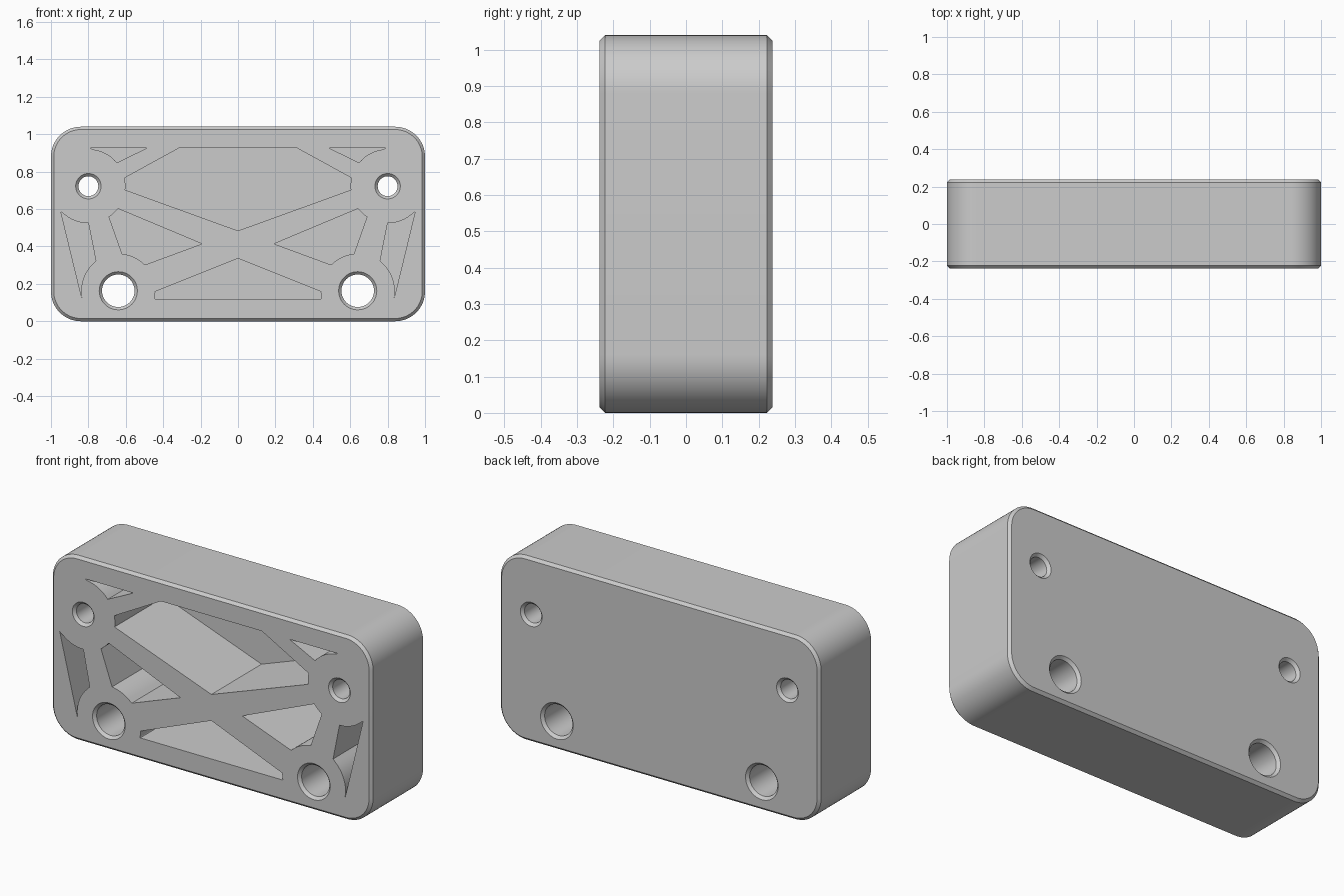
import bpy, bmesh
from math import cos, sin, pi, atan2, hypot

cube = bpy.data.objects.get("Cube")
if cube:
    bpy.data.objects.remove(cube, do_unlink=True)

HEIGHT, HALF_DEPTH, CHAMFER = 1.04, 0.2375, 0.015
CORNER, BOSS, FLOOR = 0.16, 0.198, 0.21
HOLES = [(-0.8, 0.722, 0.053), (-0.64, 0.163, 0.087)]  # x, z, radius


def circle(cx, cz, r, start=0.0, sweep=2 * pi, n=48, closed=True):
    steps = n if closed else n + 1
    return [(cx + r * cos(start + sweep * i / n), cz + r * sin(start + sweep * i / n))
            for i in range(steps)]


def rounded_outline(inset):
    """Rounded rectangle in x and z, moved inwards by inset."""
    x, z0, z1 = 1 - CORNER, CORNER, HEIGHT - CORNER
    corners = [(x, z1), (-x, z1), (-x, z0), (x, z0)]
    return [p for k, (cx, cz) in enumerate(corners)
            for p in circle(cx, cz, CORNER - inset, k * pi / 2, pi / 2, 16, False)]


def loft(bm, sections):
    """Closed solid through (y, outline) sections."""
    rings = [[bm.verts.new((x, y, z)) for x, z in outline] for y, outline in sections]
    n = len(rings[0])
    faces = [bm.faces.new(rings[0]), bm.faces.new(rings[-1])]
    for a, b in zip(rings, rings[1:]):
        faces += [bm.faces.new((a[i], a[(i + 1) % n], b[(i + 1) % n], b[i])) for i in range(n)]
    bmesh.ops.recalc_face_normals(bm, faces=faces)


def make_object(name, bm):
    mesh = bpy.data.meshes.new(name)
    bm.to_mesh(mesh)
    bm.free()
    obj = bpy.data.objects.new(name, mesh)
    bpy.context.collection.objects.link(obj)
    return obj


def mirrored(points):
    return [(-x, z) for x, z in points]


def follow_bosses(points):
    """Replace edges that join two points on one screw boss by an arc."""
    bosses = [(s * x, z) for x, z, r in HOLES for s in (1, -1)]
    result = []
    for p, q in zip(points, points[1:] + points[:1]):
        result.append(p)
        for cx, cz in bosses:
            if all(abs(hypot(a - cx, b - cz) - BOSS) < 0.012 for a, b in (p, q)):
                start = atan2(p[1] - cz, p[0] - cx)
                sweep = (atan2(q[1] - cz, q[0] - cx) - start + pi) % (2 * pi) - pi
                result += circle(cx, cz, BOSS, start, sweep, 10, False)[1:-1]
    return result


# Block with chamfered front and back rims
bm = bmesh.new()
loft(bm, [(-HALF_DEPTH, rounded_outline(CHAMFER)),
          (CHAMFER - HALF_DEPTH, rounded_outline(0)),
          (HALF_DEPTH - CHAMFER, rounded_outline(0)),
          (HALF_DEPTH, rounded_outline(CHAMFER))])
block = make_object("mounting_block", bm)

# Pocket outlines: left halves of the middle ones, then the side ones
upper_half = [(-0.315, 0.926), (-0.605, 0.767), (-0.605, 0.703)]
lower_half = [(-0.444, 0.158), (-0.444, 0.12)]
side_pockets = [
    [(-0.193, 0.414), (-0.642, 0.602), (-0.69, 0.559), (-0.62, 0.361), (-0.497, 0.302)],
    [(-0.79, 0.926), (-0.647, 0.848), (-0.487, 0.926)],
    [(-0.947, 0.585), (-0.8, 0.525), (-0.76, 0.323), (-0.834, 0.12)],
]
pockets = [upper_half + [(0, 0.484)] + mirrored(upper_half)[::-1],
           [(0, 0.336)] + lower_half + mirrored(lower_half)[::-1]]
for pocket in side_pockets:
    pockets += [pocket, mirrored(pocket)]

# Cutter: pockets open to the front, and chamfered through holes
bm = bmesh.new()
for pocket in pockets:
    outline = follow_bosses(pocket)
    loft(bm, [(-0.4, outline), (FLOOR, outline)])
for x, z, r in HOLES:
    for s in (1, -1):
        over = 0.01
        wide = r + CHAMFER + over
        end = HALF_DEPTH + over
        inner = HALF_DEPTH - CHAMFER
        loft(bm, [(y, circle(s * x, z, radius)) for y, radius in
                  ((-end, wide), (-inner, r), (inner, r), (end, wide))])
cutter = make_object("pocket_cutter", bm)
cutter.hide_render = True

# Cut the block
cut = block.modifiers.new("cut", 'BOOLEAN')
cut.operation = 'DIFFERENCE'
cut.solver = 'EXACT'
cut.object = cutter
bpy.ops.object.select_all(action='DESELECT')
block.select_set(True)
bpy.context.view_layer.objects.active = block
bpy.ops.object.modifier_apply(modifier="cut")
bpy.data.objects.remove(cutter, do_unlink=True)

# Plain grey finish
grey = bpy.data.materials.new("light_grey")
grey.use_nodes = True
colour = (0.6, 0.6, 0.6, 1)
grey.diffuse_color = colour
grey.node_tree.nodes["Principled BSDF"].inputs["Base Color"].default_value = colour
block.data.materials.clear()
block.data.materials.append(grey)
bpy.ops.object.shade_smooth_by_angle(angle=pi / 6)
